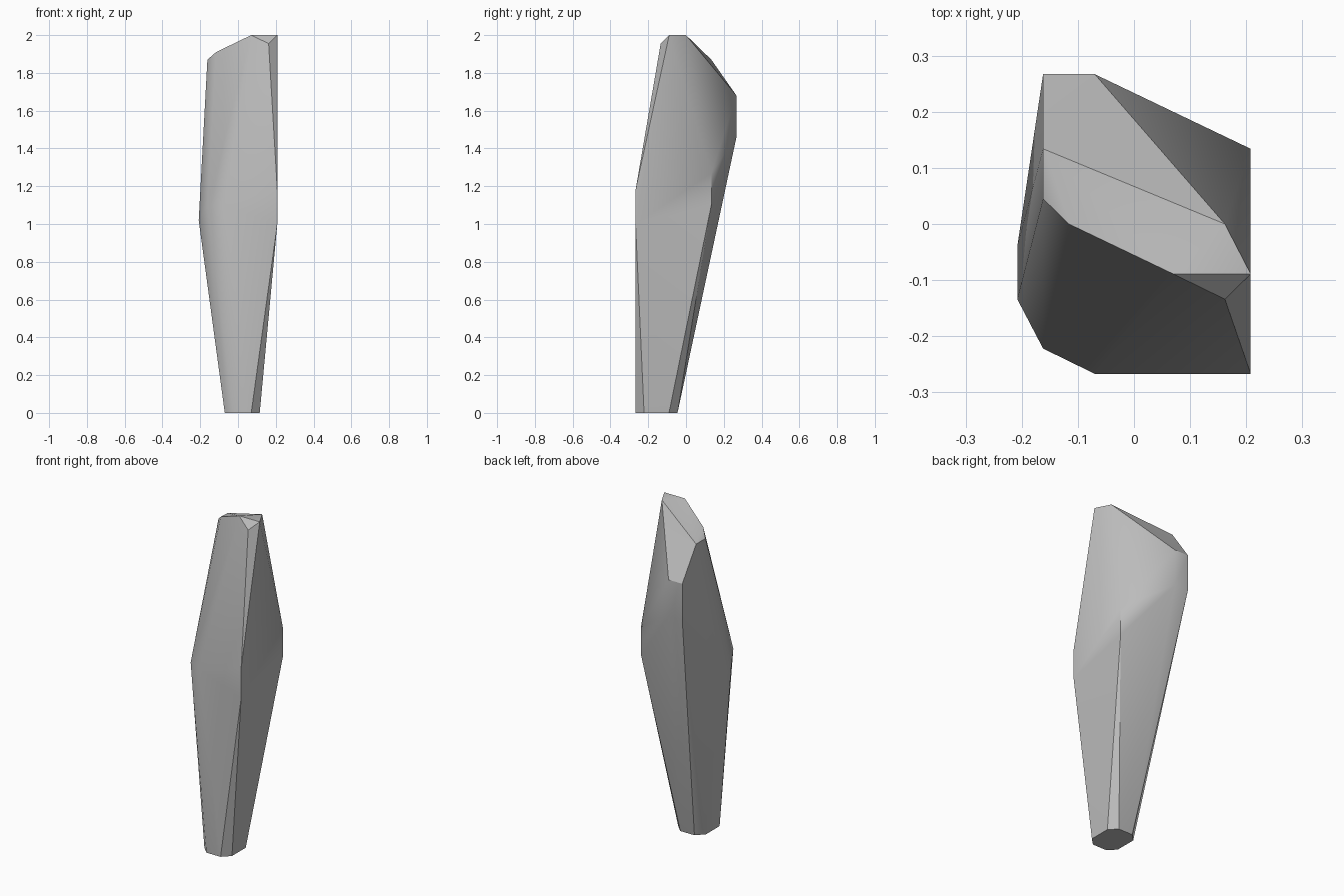
import bpy
import bmesh
import math

default_cube = bpy.data.objects.get("Cube")
if default_cube:
    bpy.data.objects.remove(default_cube, do_unlink=True)


def make_material(name, grey):
    material = bpy.data.materials.new(name)
    material.use_nodes = True
    colour = (grey, grey, grey, 1.0)
    material.diffuse_color = colour
    shader = next(n for n in material.node_tree.nodes if n.type == "BSDF_PRINCIPLED")
    shader.inputs["Base Color"].default_value = colour
    return material


def chamfered_rectangle(left, right, front, back, cut, height):
    """Eight corner points of a rectangle with its corners cut off."""
    points = []
    for x, inward_x in ((left, cut), (right, -cut)):
        for y, inward_y in ((front, cut), (back, -cut)):
            points.append((x + inward_x, y, height))
            points.append((x, y + inward_y, height))
    return points


def upright_edge(x, y, low, high):
    """Both ends of a short vertical edge."""
    return [(x, y, low), (x, y, high)]


# Narrow octagonal foot
corners = chamfered_rectangle(-0.07, 0.115, -0.267, -0.045, 0.045, 0)

# Wide belt around the middle
corners += upright_edge(0.208, -0.267, 1.0, 1.18)
corners += upright_edge(0.208, 0.134, 1.1, 1.27)
corners += [(-0.07, -0.267, 1.1), (-0.162, -0.222, 1.1)]
corners += [(-0.208, -0.134, 1.02), (-0.208, -0.04, 1.02)]

# Back shoulder
for x in (-0.162, -0.07):
    corners += upright_edge(x, 0.267, 1.46, 1.68)

# Slanted crown
corners += [(0.07, -0.089, 2), (0.208, -0.089, 2), (0.162, 0, 2)]
corners += [(0.162, -0.134, 1.955), (-0.116, 0, 1.91)]
corners += [(-0.162, 0.045, 1.87), (-0.162, 0.134, 1.87)]

# Skin the corners with a convex hull and merge its coplanar facets
bm = bmesh.new()
for corner in corners:
    bm.verts.new(corner)
hull = bmesh.ops.convex_hull(bm, input=bm.verts)
loose = {g for g in hull["geom_interior"] + hull["geom_unused"]
         if isinstance(g, bmesh.types.BMVert)}
bmesh.ops.delete(bm, geom=list(loose), context="VERTS")
bmesh.ops.dissolve_limit(bm, angle_limit=math.radians(1),
                         verts=bm.verts, edges=bm.edges)
bmesh.ops.recalc_face_normals(bm, faces=bm.faces)
mesh = bpy.data.meshes.new("stone_pillar")
bm.to_mesh(mesh)
bm.free()

pillar = bpy.data.objects.new("stone_pillar", mesh)
bpy.context.collection.objects.link(pillar)
mesh.materials.append(make_material("stone grey", 0.5))

# Soft shading that keeps the strong ridges crisp
bpy.context.view_layer.objects.active = pillar
pillar.select_set(True)
bpy.ops.object.shade_smooth_by_angle(angle=math.radians(30))
